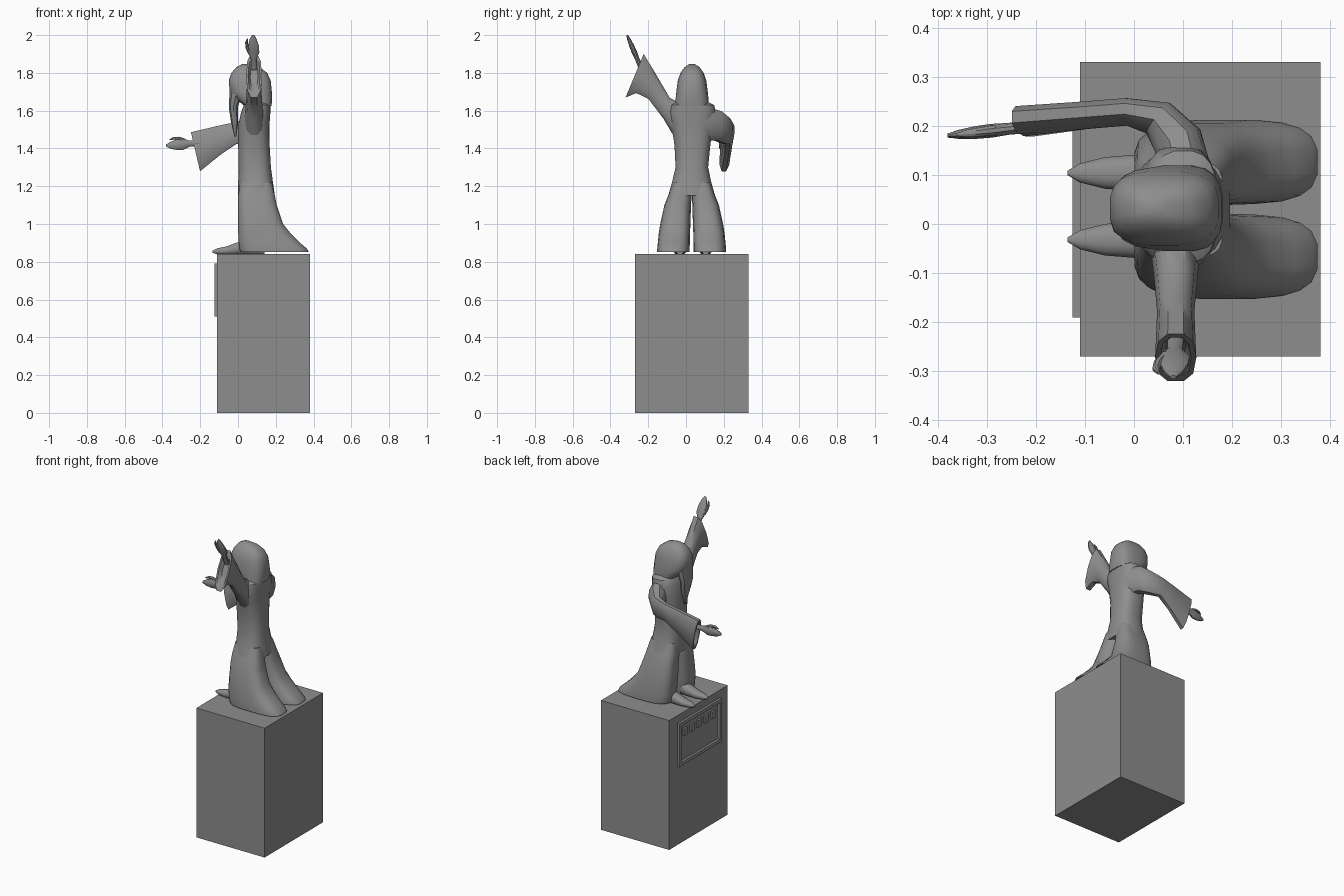
import bpy, bmesh, math
from mathutils import Vector as V

cube = bpy.data.objects.get("Cube")
if cube:
    bpy.data.objects.remove(cube, do_unlink=True)

grey = bpy.data.materials.new("stone_grey")
grey.use_nodes = True
colour = (0.27, 0.27, 0.27, 1)
grey.diffuse_color = colour
grey.node_tree.nodes["Principled BSDF"].inputs["Base Color"].default_value = colour

MID = 0.03  # y of the statue's own mirror plane


def finish(name, bm, smooth=True):
    bmesh.ops.recalc_face_normals(bm, faces=bm.faces)
    me = bpy.data.meshes.new(name)
    bm.to_mesh(me)
    bm.free()
    me.materials.append(grey)
    ob = bpy.data.objects.new(name, me)
    bpy.context.collection.objects.link(ob)
    if smooth:
        bpy.ops.object.select_all(action='DESELECT')
        ob.select_set(True)
        bpy.context.view_layer.objects.active = ob
        bpy.ops.object.shade_smooth_by_angle(angle=math.radians(40))
    return ob


def box(name, lo, hi):
    bm = bmesh.new()
    bmesh.ops.create_cube(bm, size=1)
    lo, hi = V(lo), V(hi)
    for v in bm.verts:
        v.co = V([(a + b) / 2 + c * (b - a) for a, b, c in zip(lo, hi, v.co)])
    return finish(name, bm, False)


def loft(name, rings, sides=16, power=1.0):
    """Skin rings given as (centre, half axis u, half axis v)."""
    bm = bmesh.new()
    loops = []
    for c, u, v in rings:
        loop = []
        for i in range(sides):
            a = math.tau * (i + 0.5) / sides
            k, s = math.cos(a), math.sin(a)
            k = math.copysign(abs(k) ** power, k)
            s = math.copysign(abs(s) ** power, s)
            loop.append(bm.verts.new(c + u * k + v * s))
        loops.append(loop)
    for a, b in zip(loops, loops[1:]):
        for i in range(sides):
            j = (i + 1) % sides
            bm.faces.new((a[i], a[j], b[j], b[i]))
    bm.faces.new(loops[0])
    bm.faces.new(loops[-1])
    return finish(name, bm)


def level(z, x0, x1, y0, y1):
    """Horizontal ring from its extents."""
    return (V(((x0 + x1) / 2, (y0 + y1) / 2, z)),
            V(((x1 - x0) / 2, 0, 0)), V((0, (y1 - y0) / 2, 0)))


def sleeve(name, spans):
    """Each span: upper point, lower point, half thickness; ends in a hollow cuff."""
    rings = [((V(t) + V(b)) / 2, (V(t) - V(b)) / 2, V(w)) for t, b, w in spans]
    c, u, v = rings[-1]
    back = rings[-2][0] - c
    rings += [(c, u * 0.85, v * 0.75), (c + back * 0.5, u * 0.4, v * 0.5)]
    loft(name, rings, 10, 0.8)


def hand(name, wrist, tip, side, thumb_sign):
    wrist, tip = V(wrist), V(tip)
    axis = tip - wrist
    side = V(side)
    flat = axis.cross(side).normalized()
    # palm and fingers
    shape = [(0, .018, .014), (.3, .016, .012), (.5, .032, .014),
             (.68, .03, .013), (.88, .019, .009), (1, .006, .004)]
    loft(name, [(wrist + axis * t, side * w, flat * d) for t, w, d in shape], 10)
    # thumb
    path = [(.45, .018, .012), (.62, .032, .01), (.78, .036, .008), (.9, .03, .003)]
    loft(name + "_thumb",
         [(wrist + axis * t + side * o * thumb_sign, side * r, flat * r) for t, o, r in path], 8)


# pedestal with framed panel and a row of studs
box("pedestal", (-.11, -.27, 0), (.38, .33, .84))
box("panel_rail_top", (-.125, -.19, .768), (-.11, .245, .79))
box("panel_rail_bottom", (-.125, -.19, .51), (-.11, .245, .532))
box("panel_stile_right", (-.125, -.19, .532), (-.11, -.168, .768))
box("panel_stile_left", (-.125, .223, .532), (-.11, .245, .768))
for i in range(5):
    y = MID + (i - 2) * .072
    box(f"panel_stud_{i + 1}", (-.122, y - .02, .69), (-.11, y + .02, .735))

# robe body
loft("robe_torso", [
    level(1.15, .0, .196, -.095, .155),
    level(1.22, .0, .186, -.075, .135),
    level(1.30, .003, .175, -.056, .118),
    level(1.42, .0, .168, -.062, .13),
    level(1.52, .0, .167, -.078, .145),
    level(1.59, .015, .172, -.092, .16),
    level(1.63, .03, .172, -.08, .15),
    level(1.65, .055, .15, -.045, .11)], 20, .75)

# two trailing robe skirts and pointed shoes
skirt = [(1.22, .01, .18, .0, .1), (1.15, .0, .196, .0, .125),
         (1.1, .0, .206, .003, .145), (1.0, .0, .24, .006, .167),
         (.95, .0, .28, .008, .175), (.9, .003, .33, .009, .18),
         (.87, .006, .366, .01, .183), (.853, .012, .375, .01, .183)]
shoe = [(-.135, .005, .848, .858), (-.11, .02, .839, .872), (-.06, .033, .837, .882),
        (.0, .038, .837, .905), (.04, .036, .837, .925), (.1, .03, .837, .91),
        (.14, .018, .839, .87)]
for s, label in ((1, "left"), (-1, "right")):
    rings = []
    for z, x0, x1, a, b in skirt:
        y0, y1 = sorted((MID + s * a, MID + s * b))
        rings.append(level(z, x0, x1, y0, y1))
    loft(label + "_skirt", rings, 20, .65)
    y = MID + .006 + s * .068
    loft(label + "_shoe", [(V((x, y, (lo + hi) / 2)), V((0, w, 0)),
                           V((0, 0, (hi - lo) / 2))) for x, w, lo, hi in shoe], 12, .85)

# head, hair and beard
loft("neck", [level(1.55, .04, .14, -.02, .08), level(1.7, .04, .14, -.02, .08)], 12)
loft("hair", [
    level(1.625, .035, .178, -.056, .12),
    level(1.66, -.01, .182, -.056, .12),
    level(1.70, -.045, .18, -.052, .116),
    level(1.76, -.05, .174, -.044, .108),
    level(1.80, -.036, .155, -.03, .094),
    level(1.83, -.01, .115, -.008, .072),
    level(1.846, .02, .06, .016, .048)], 20, .7)
loft("beard", [
    level(1.72, -.045, .04, -.035, .095),
    level(1.62, -.05, .0, -.025, .085),
    level(1.54, -.038, .002, .0, .06),
    level(1.46, -.018, -.01, .026, .036)], 10, .85)

# lowered left arm reaching forward
sleeve("left_sleeve", [
    ((.11, .09, 1.63), (.10, .09, 1.44), (.06, 0, 0)),
    ((.09, .18, 1.60), (.09, .155, 1.44), (.045, .025, 0)),
    ((.05, .225, 1.56), (.05, .205, 1.42), (.025, .03, 0)),
    ((-.02, .235, 1.54), (-.01, .222, 1.42), (0, .028, 0)),
    ((-.11, .228, 1.522), (-.09, .215, 1.365), (0, .028, 0)),
    ((-.25, .218, 1.49), (-.2, .2, 1.275), (0, .03, 0))])
hand("left_hand", (-.2, .2, 1.43), (-.38, .18, 1.415), (0, 0, 1), 1)

# raised right arm
sleeve("right_sleeve", [
    ((.085, -.02, 1.64), (.085, -.03, 1.40), (.055, 0, 0)),
    ((.085, -.085, 1.67), (.085, -.12, 1.555), (.045, 0, 0)),
    ((.085, -.155, 1.79), (.085, -.2, 1.66), (.038, 0, 0)),
    ((.085, -.19, 1.85), (.085, -.265, 1.69), (.04, 0, 0)),
    ((.085, -.222, 1.905), (.085, -.322, 1.665), (.042, 0, 0))])
hand("right_hand", (.085, -.235, 1.82), (.08, -.312, 2.0), (1, 0, 0), -1)
